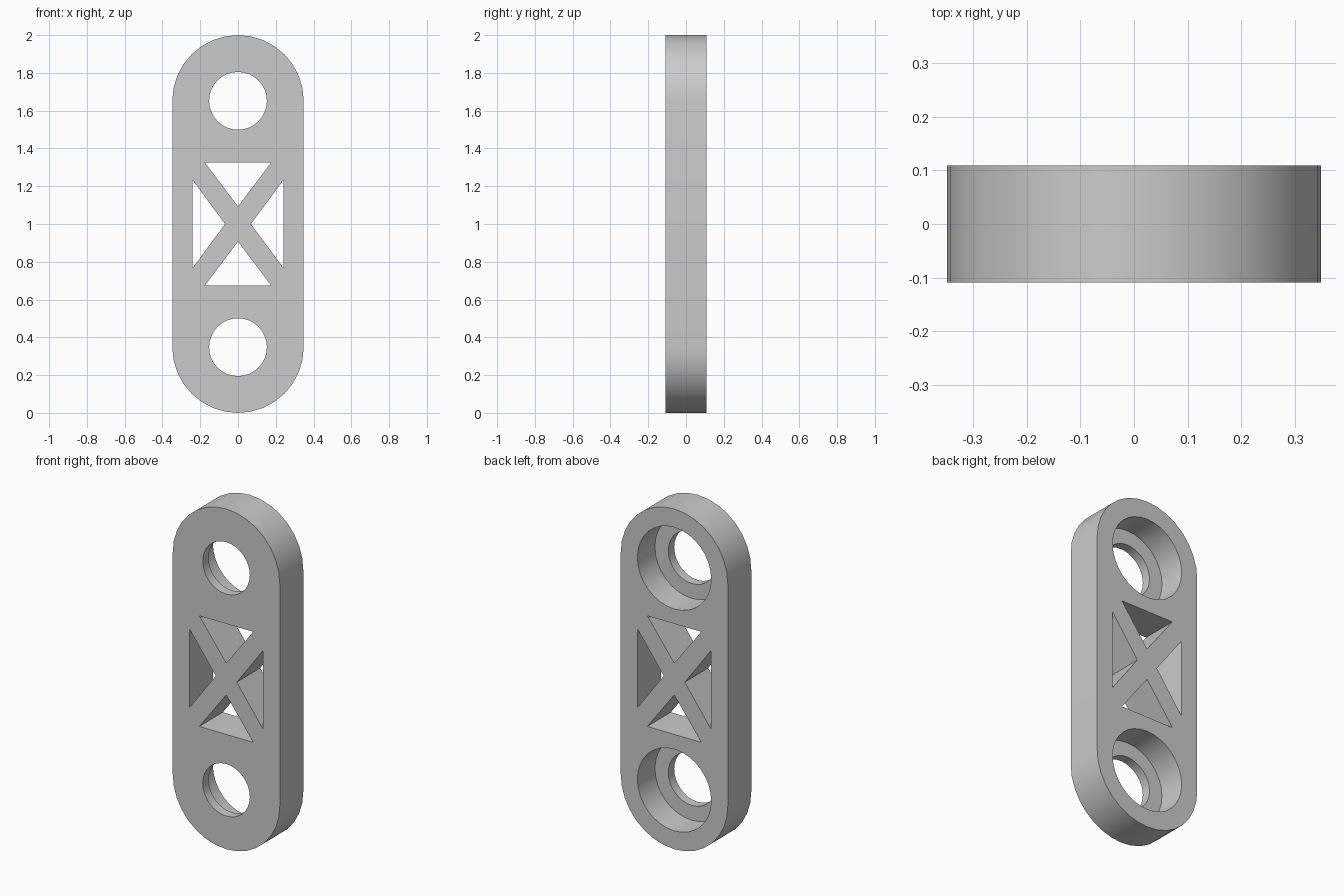
import bpy, bmesh
from math import sin, cos, pi, radians

cube = bpy.data.objects.get("Cube")
if cube:
    bpy.data.objects.remove(cube, do_unlink=True)

R = 0.348          # end radius, also half the width
HALF = 0.109       # half the thickness
LIP = 0.055        # thickness left in front of each bearing seat
HOLE_R, SEAT_R = 0.153, 0.24
SEGS = 32

grey = bpy.data.materials.new("plain_grey")
grey.use_nodes = True
grey.diffuse_color = (0.6, 0.6, 0.6, 1)
grey.node_tree.nodes["Principled BSDF"].inputs["Base Color"].default_value = (0.6, 0.6, 0.6, 1)


def arc(cz, r, start, end, n):
    """Points (x, z) along an arc, both ends included."""
    return [(r * cos(start + (end - start) * i / n),
             cz + r * sin(start + (end - start) * i / n)) for i in range(n + 1)]


def prism(name, outline, y0, y1):
    """Extrude an (x, z) outline from y0 to y1."""
    bm = bmesh.new()
    face = bm.faces.new([bm.verts.new((x, y0, z)) for x, z in outline])
    out = bmesh.ops.extrude_face_region(bm, geom=[face])
    moved = [v for v in out["geom"] if isinstance(v, bmesh.types.BMVert)]
    bmesh.ops.translate(bm, verts=moved, vec=(0, y1 - y0, 0))
    bmesh.ops.recalc_face_normals(bm, faces=bm.faces)
    mesh = bpy.data.meshes.new(name)
    bm.to_mesh(mesh)
    bm.free()
    mesh.materials.append(grey)
    obj = bpy.data.objects.new(name, mesh)
    bpy.context.collection.objects.link(obj)
    return obj


# Rounded link plate
outline = arc(2 - R, R, 0, pi, SEGS // 2) + arc(R, R, pi, 2 * pi, SEGS // 2)
plate = prism("link_plate", outline, -HALF, HALF)

# Through holes with wider seats sunk from the back
cutters = []
for cz in (R, 2 - R):
    hole = arc(cz, HOLE_R, 0, 2 * pi, SEGS)[:-1]
    seat = arc(cz, SEAT_R, 0, 2 * pi, SEGS)[:-1]
    cutters.append(prism("hole_cutter", hole, -0.3, 0.3))
    cutters.append(prism("seat_cutter", seat, LIP - HALF, 0.3))

# Four triangular windows that leave a cross brace
for s in (-1, 1):
    upright = [(-0.175, 1 + s * 0.325), (0.175, 1 + s * 0.325), (0, 1 + s * 0.093)]
    sideways = [(s * 0.24, 0.768), (s * 0.24, 1.232), (s * 0.068, 1)]
    cutters.append(prism("window_cutter", upright, -0.3, 0.3))
    cutters.append(prism("window_cutter", sideways, -0.3, 0.3))

# Cut the openings and remove the cutters
bpy.ops.object.select_all(action="DESELECT")
plate.select_set(True)
bpy.context.view_layer.objects.active = plate
for cutter in cutters:
    cutter.hide_render = True
    mod = plate.modifiers.new("cut", "BOOLEAN")
    mod.operation, mod.solver, mod.object = "DIFFERENCE", "EXACT", cutter
    bpy.ops.object.modifier_apply(modifier=mod.name)
    bpy.data.objects.remove(cutter, do_unlink=True)

bpy.ops.object.shade_smooth_by_angle(angle=radians(30))
